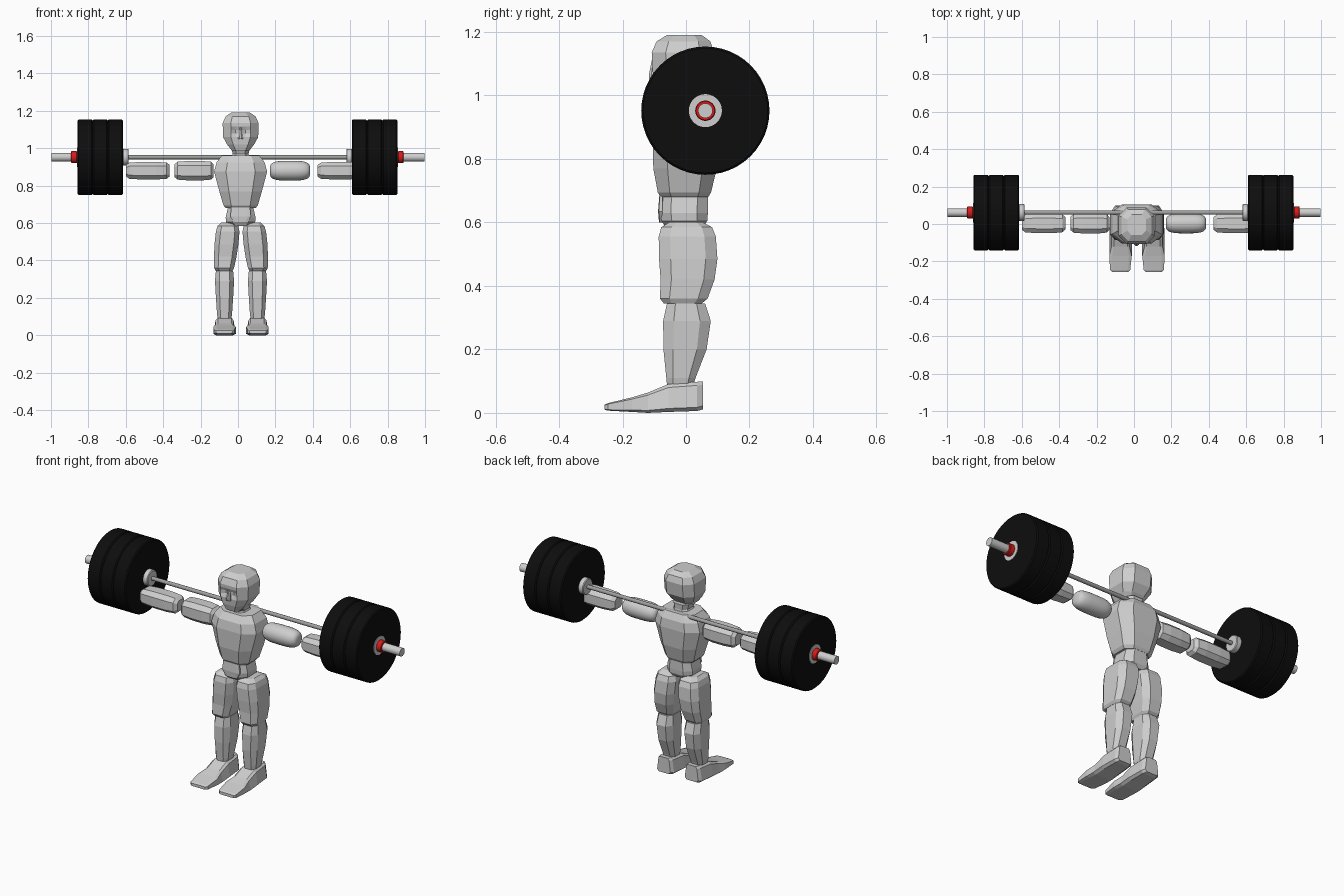
import bpy, bmesh, math
from mathutils import Vector

cube = bpy.data.objects.get("Cube")
if cube:
    bpy.data.objects.remove(cube, do_unlink=True)


def material(name, rgb):
    m = bpy.data.materials.new(name)
    m.use_nodes = True
    m.diffuse_color = (*rgb, 1)
    m.node_tree.nodes["Principled BSDF"].inputs["Base Color"].default_value = (*rgb, 1)
    return m


BODY = material("light grey", (0.62, 0.62, 0.62))
STEEL = material("bar steel", (0.35, 0.35, 0.35))
BLACK = material("rubber black", (0.004, 0.004, 0.004))
RED = material("collar red", (0.7, 0.01, 0.01))

MID = 0.014            # body centre line
BAR_Y, BAR_Z = 0.061, 0.952


def finish(name, bm, mat, smooth=False):
    bmesh.ops.recalc_face_normals(bm, faces=bm.faces)
    me = bpy.data.meshes.new(name)
    bm.to_mesh(me)
    bm.free()
    me.materials.append(mat)
    ob = bpy.data.objects.new(name, me)
    bpy.context.collection.objects.link(ob)
    if smooth:
        bpy.ops.object.select_all(action='DESELECT')
        ob.select_set(True)
        bpy.context.view_layer.objects.active = ob
        bpy.ops.object.shade_smooth_by_angle(angle=math.radians(35))
    return ob


def place(axis, t, u, v):
    return {'x': Vector((t, u, v)), 'y': Vector((u, t, v)), 'z': Vector((u, v, t))}[axis]


def loft(name, axis, rings, corner=0.55, mirror_x=None, mat=BODY):
    """Skin chamfered-box rings (t, centre u, centre v, half u, half v)."""
    c = corner
    shape = [(1, -c), (1, c), (c, 1), (-c, 1), (-1, c), (-1, -c), (-c, -1), (c, -1)]
    bm = bmesh.new()
    loops = []
    for t, u, v, hu, hv in rings:
        ring = []
        for a, b in shape:
            p = place(axis, t, u + a * hu, v + b * hv)
            if mirror_x is not None:
                p.x = 2 * mirror_x - p.x
            ring.append(bm.verts.new(p))
        loops.append(ring)
    for r0, r1 in zip(loops, loops[1:]):
        for i in range(8):
            j = (i + 1) % 8
            bm.faces.new((r0[i], r0[j], r1[j], r1[i]))
    bm.faces.new(loops[0])
    bm.faces.new(loops[-1])
    return finish(name, bm, mat)


def lathe(name, profile, mat, y=BAR_Y, z=BAR_Z, sides=48):
    """Revolve (x, radius) points around an axis running along x."""
    bm = bmesh.new()
    loops = []
    for x, r in profile:
        loops.append([bm.verts.new((x, y + r * math.cos(math.tau * i / sides),
                                    z + r * math.sin(math.tau * i / sides)))
                      for i in range(sides)])
    for r0, r1 in zip(loops, loops[1:]):
        for i in range(sides):
            j = (i + 1) % sides
            bm.faces.new((r0[i], r0[j], r1[j], r1[i]))
    bm.faces.new(loops[0])
    bm.faces.new(loops[-1])
    return finish(name, bm, mat, True)


# Head, with nose and shallow eye sockets
head = loft("head", 'z', [
    (0.985, MID, -0.04, 0.045, 0.05), (1.02, MID, -0.025, 0.072, 0.075),
    (1.06, MID, -0.012, 0.094, 0.092), (1.135, MID, -0.01, 0.096, 0.098),
    (1.17, MID, -0.008, 0.08, 0.085), (1.19, MID, -0.005, 0.05, 0.055)])
bm = bmesh.new()
bm.from_mesh(head.data)
front = [f for f in bm.faces if f.normal.y < -0.8 and 1.06 < f.calc_center_median().z < 1.13]
cuts = bmesh.ops.subdivide_edges(bm, edges=[e for f in front for e in f.edges], cuts=3, use_grid_fill=True)
for v in bm.verts:
    if v.co.y < -0.09 and 1.07 < v.co.z < 1.11 and 0.01 < abs(v.co.x - MID) < 0.04:
        v.co.y += 0.014
bm.to_mesh(head.data)
bm.free()
loft("nose", 'z', [(1.05, MID, -0.104, 0.014, 0.012), (1.065, MID, -0.104, 0.012, 0.013),
                   (1.11, MID, -0.1, 0.006, 0.008)], 0.4)

# Torso
loft("neck", 'z', [(0.945, MID, 0.0, 0.056, 0.055), (0.97, MID, 0.0, 0.042, 0.048),
                   (1.0, MID, -0.005, 0.05, 0.055)])
loft("chest", 'z', [
    (0.68, MID, -0.005, 0.08, 0.075), (0.695, MID, -0.005, 0.092, 0.084),
    (0.77, MID, -0.003, 0.114, 0.1), (0.875, MID, 0.0, 0.142, 0.105),
    (0.925, MID, 0.002, 0.128, 0.098), (0.962, MID, 0.005, 0.1, 0.075)])
loft("waist", 'z', [
    (0.585, MID, -0.005, 0.055, 0.06), (0.605, MID, -0.005, 0.078, 0.072),
    (0.63, MID, -0.006, 0.08, 0.075), (0.69, MID, -0.005, 0.066, 0.074)])
loft("belly_panel", 'z', [
    (0.6, MID, -0.075, 0.035, 0.01), (0.635, MID, -0.08, 0.055, 0.008),
    (0.685, MID, -0.078, 0.05, 0.006)], 0.7)

# Legs
AXIS = 0.016
for side, mirror in (("left", None), ("right", AXIS)):
    loft(side + "_thigh", 'z', [
        (0.345, AXIS + 0.09, -0.01, 0.045, 0.06), (0.36, AXIS + 0.09, -0.007, 0.053, 0.075),
        (0.42, AXIS + 0.084, 0.005, 0.06, 0.085), (0.485, AXIS + 0.078, 0.007, 0.064, 0.092),
        (0.555, AXIS + 0.071, 0.004, 0.063, 0.09), (0.585, AXIS + 0.07, 0.002, 0.055, 0.08),
        (0.602, AXIS + 0.07, 0.0, 0.036, 0.05)], 0.6, mirror)
    loft(side + "_shin", 'z', [
        (0.09, AXIS + 0.088, -0.018, 0.036, 0.042), (0.11, AXIS + 0.088, -0.016, 0.04, 0.046),
        (0.2, AXIS + 0.088, -0.003, 0.046, 0.068), (0.29, AXIS + 0.088, 0.003, 0.051, 0.075),
        (0.345, AXIS + 0.088, 0.0, 0.046, 0.06)], 0.55, mirror)
    foot = loft(side + "_foot", 'y', [
        (0.053, AXIS + 0.088, 0.055, 0.042, 0.044), (0.035, AXIS + 0.088, 0.052, 0.054, 0.046),
        (-0.055, AXIS + 0.088, 0.047, 0.06, 0.044), (-0.12, AXIS + 0.088, 0.032, 0.06, 0.032),
        (-0.17, AXIS + 0.088, 0.026, 0.06, 0.023), (-0.245, AXIS + 0.09, 0.019, 0.054, 0.012),
        (-0.256, AXIS + 0.09, 0.018, 0.044, 0.008)], 0.75, mirror)
    # narrow the top of the foot towards the ankle
    centre = AXIS + (0.088 if mirror is None else -0.088)
    for v in foot.data.vertices:
        if v.co.z > 0.05:
            v.co.x = centre + (v.co.x - centre) * 0.8


# Arms: blocky limbs stretched sideways
def limb(name, x0, x1, hy, hz, y=0.003, z=0.88):
    s = (x1 - x0)
    loft(name, 'x', [(x0, y, z, hy * 0.65, hz * 0.65), (x0 + s * 0.08, y, z, hy * 0.92, hz * 0.92),
                     (x0 + s * 0.35, y, z, hy, hz), (x0 + s * 0.7, y, z, hy, hz),
                     (x0 + s * 0.93, y, z, hy * 0.9, hz * 0.92), (x1, y, z, hy * 0.6, hz * 0.65)], 0.55)


limb("right_upper_arm", -0.34, -0.13, 0.054, 0.052)
limb("right_forearm", -0.6, -0.365, 0.052, 0.047)
limb("left_forearm", 0.425, 0.66, 0.052, 0.047)
capsule = [(0.278 + 0.108 * math.copysign(abs(math.cos(a)) ** 0.6, -math.cos(a)),
            max(0.004, 0.053 * math.sin(a) ** 0.5))
           for a in [math.pi * i / 16 for i in range(17)]]
lathe("left_upper_arm", capsule, BODY, 0.003, 0.88, 24)

# Barbell
lathe("bar_shaft", [(-0.62, 0.011), (0.62, 0.011)], STEEL, sides=24)
for side, s in (("left", 1), ("right", -1)):
    def part(name, x0, x1, r, mat, bevel=0.0, s=s, side=side):
        pts = [(x0, r - bevel), (x0 + bevel, r), (x1 - bevel, r), (x1, r - bevel)] if bevel else [(x0, r), (x1, r)]
        lathe(side + "_" + name, [(s * x - 0.003, rad) for x, rad in pts], mat)

    part("sleeve", 0.6, 0.998 + 0.003 * s, 0.023, BODY)
    part("flange", 0.582, 0.614, 0.045, BODY, 0.004)
    for i in range(3):
        part("plate_%d" % (i + 1), 0.612 + i * 0.081, 0.693 + i * 0.081, 0.202, BLACK, 0.006)
    part("hub_ring", 0.854, 0.858, 0.052, BODY)
    part("collar", 0.857, 0.889, 0.032, RED, 0.003)
